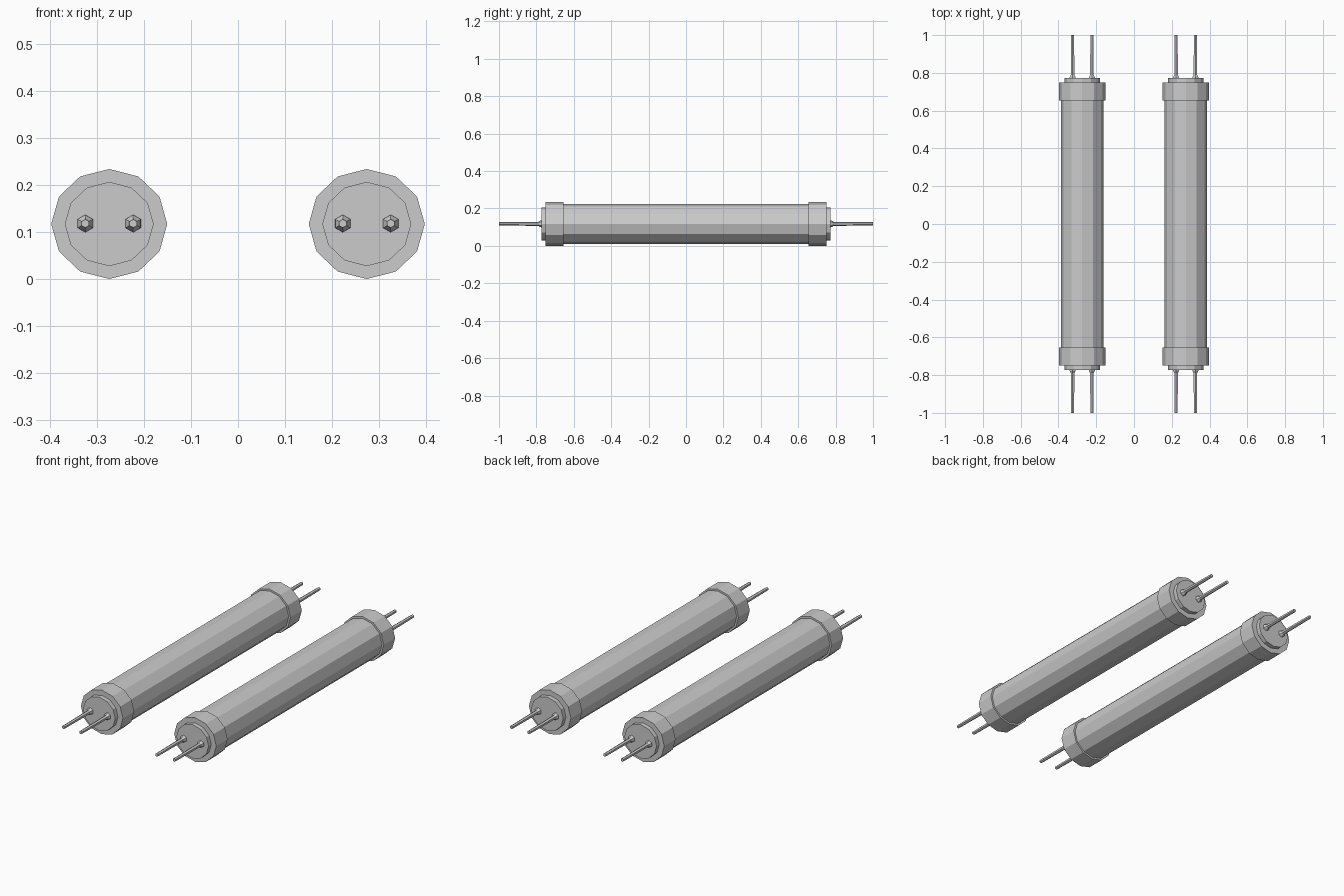
import bpy, bmesh, math

if "Cube" in bpy.data.objects:
    bpy.data.objects.remove(bpy.data.objects["Cube"])


def lathe(name, profile, sides, cx, cz, sx=1.0, sz=1.0, phase=0.0):
    """Closed low-poly solid along y from (y, radius) points."""
    bm = bmesh.new()
    rings = []
    for y, r in profile:
        ring = []
        for i in range(sides):
            a = phase + 2 * math.pi * i / sides
            ring.append(bm.verts.new((cx + r * sx * math.cos(a), y, cz + r * sz * math.sin(a))))
        rings.append(ring)
    for a, b in zip(rings, rings[1:]):
        for i in range(sides):
            j = (i + 1) % sides
            bm.faces.new((a[i], a[j], b[j], b[i]))
    bm.faces.new(rings[0])
    bm.faces.new(rings[-1])
    bmesh.ops.recalc_face_normals(bm, faces=bm.faces)
    mesh = bpy.data.meshes.new(name)
    bm.to_mesh(mesh)
    bm.free()
    obj = bpy.data.objects.new(name, mesh)
    bpy.context.collection.objects.link(obj)
    return obj


CZ = 0.117
SZ = 0.947  # slightly flattened cross-section

for side, label in ((-1, "left"), (1, "right")):
    cx = side * 0.274
    # twelve-sided tube body with a collar and a raised disc at each end
    half = [(0.773, 0.0945), (0.75, 0.0945), (0.75, 0.1235), (0.655, 0.1235), (0.655, 0.1135)]
    profile = [(-y, r) for y, r in half] + [(y, r) for y, r in reversed(half)]
    lathe(f"{label}_tube", profile, 12, cx, CZ, sz=SZ)
    # two hexagonal contact pins per end, flared at the base
    for end, end_label in ((-1, "front"), (1, "back")):
        for n, dx in enumerate((-0.051, 0.051)):
            pin = [(0.77, 0.019), (0.778, 0.018), (0.79, 0.011), (1.0, 0.009)]
            lathe(f"{label}_{end_label}_pin_{n + 1}", [(end * y, r) for y, r in pin],
                  6, cx + dx, CZ + 0.001, phase=math.pi / 2)
